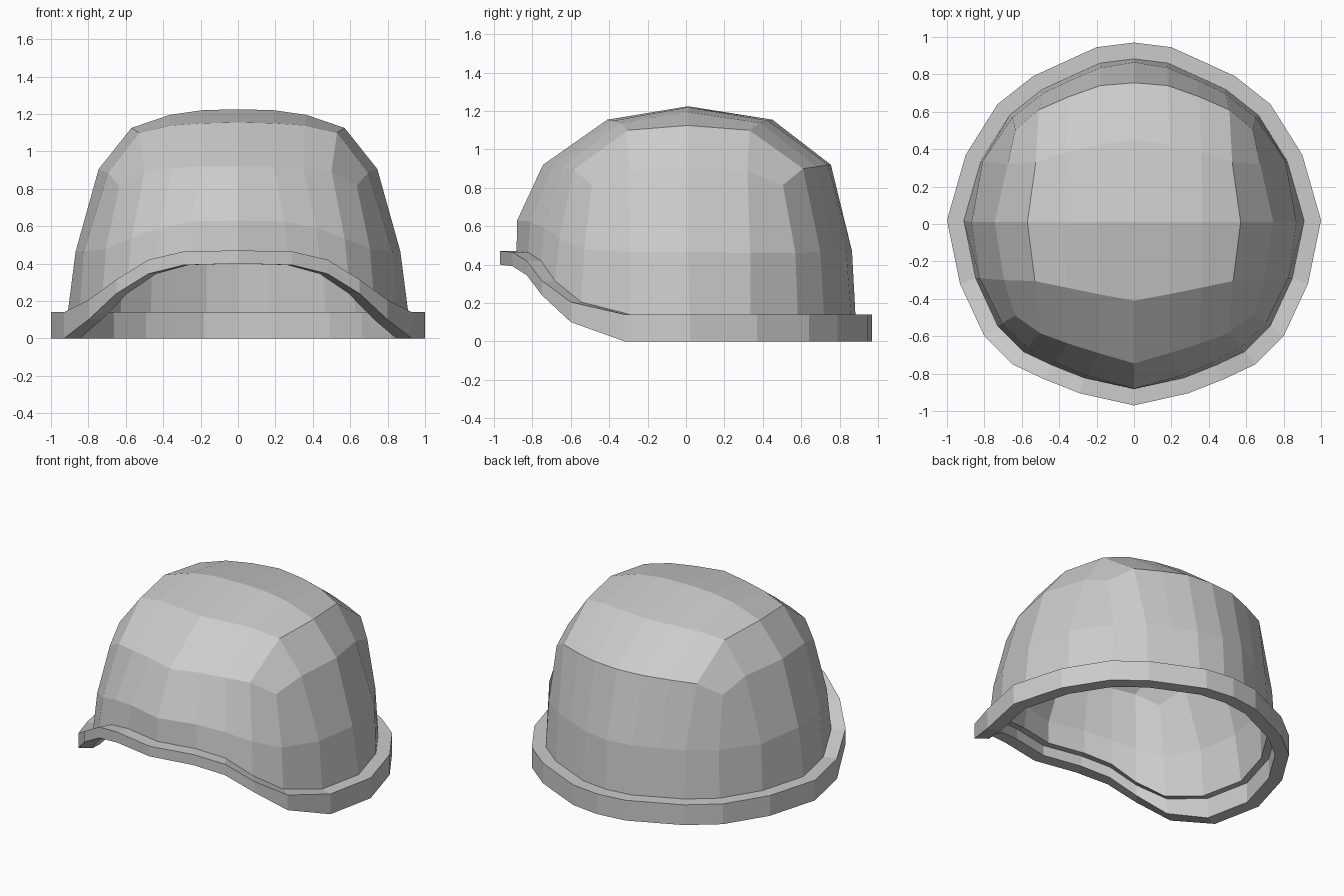
import bpy, bmesh

if "Cube" in bpy.data.objects:
    bpy.data.objects.remove(bpy.data.objects["Cube"])

# Right-half rim outline, back centre to front centre: x, y, top z, bottom z
RIM = [(0, .97, .14, 0), (.20, .945, .14, 0), (.37, .868, .14, 0), (.54, .79, .14, 0),
       (.73, .64, .14, 0), (.90, .37, .14, 0), (1.0, .02, .14, 0), (.93, -.32, .14, 0),
       (.80, -.60, .205, .10), (.65, -.75, .315, .24), (.48, -.83, .42, .345),
       (.29, -.905, .465, .392), (0, -.97, .47, .40)]
INSET = .91
THICK = .05

# Shell rings on the same columns: middle of the wall, and edge of the crown
WALL = [(0, .865, .47), (.18, .835, .47), (.335, .77, .47), (.485, .70, .465), (.65, .57, .46),
        (.81, .335, .46), (.868, .01, .465), (.825, -.29, .465), (.705, -.53, .48),
        (.57, -.66, .535), (.42, -.74, .59), (.25, -.81, .625), (0, -.88, .63)]
EDGE = [(0, .755, .92), (.18, .74, .92), (.35, .68, .91), (.51, .61, .90), (.635, .505, .815),
        (.675, .32, .885), (.745, .01, .905), (.695, -.30, .885), (.635, -.49, .815),
        (.50, -.585, .895), (.35, -.64, .91), (.19, -.69, .92), (0, -.745, .92)]
# Crown rows from back to front, each from the centre outwards
CROWN = [[(0, .45, 1.155), (.19, .425, 1.15), (.36, .385, 1.138), (.525, .33, 1.10)],
         [(0, .01, 1.225), (.19, .01, 1.22), (.365, .01, 1.195), (.57, .01, 1.125)],
         [(0, -.41, 1.155), (.19, -.375, 1.15), (.36, -.34, 1.138), (.53, -.305, 1.10)]]


def half_object(name, grids, up_test):
    """Quads from grids of points, shared points merged, mirrored across x."""
    bm = bmesh.new()
    for grid in grids:
        rows = [[bm.verts.new(p) for p in row] for row in grid]
        for a, b in zip(rows, rows[1:]):
            for i in range(len(a) - 1):
                bm.faces.new((a[i], a[i + 1], b[i + 1], b[i]))
    bmesh.ops.remove_doubles(bm, verts=bm.verts, dist=1e-4)
    bmesh.ops.recalc_face_normals(bm, faces=bm.faces)
    top = max(bm.faces, key=up_test)
    if top.normal.z < 0:
        bmesh.ops.reverse_faces(bm, faces=bm.faces)
    me = bpy.data.meshes.new(name)
    bm.to_mesh(me)
    bm.free()
    ob = bpy.data.objects.new(name, me)
    bpy.context.collection.objects.link(ob)
    m = ob.modifiers.new("mirror", 'MIRROR')
    m.use_clip = True
    m.merge_threshold = .001
    return ob


# Rim: a rectangular band following the outline
outer_top = [(x, y, t) for x, y, t, b in RIM]
inner_top = [(x * INSET, y * INSET, t) for x, y, t, b in RIM]
inner_low = [(x * INSET, y * INSET, b) for x, y, t, b in RIM]
outer_low = [(x, y, b) for x, y, t, b in RIM]
half_object("helmet_rim", [[outer_top, inner_top, inner_low, outer_low, outer_top]],
            lambda f: f.calc_center_median().z + abs(f.normal.z))

# Shell: wall rings plus a crown patch, thickened inwards
wall = [inner_top, WALL, EDGE]
crown = [EDGE[:5]] + [r + [EDGE[5 + i]] for i, r in enumerate(CROWN)] + [EDGE[:7:-1]]
shell = half_object("helmet_shell", [wall, crown], lambda f: f.calc_center_median().z)
s = shell.modifiers.new("thickness", 'SOLIDIFY')
s.thickness = THICK
s.offset = -1
